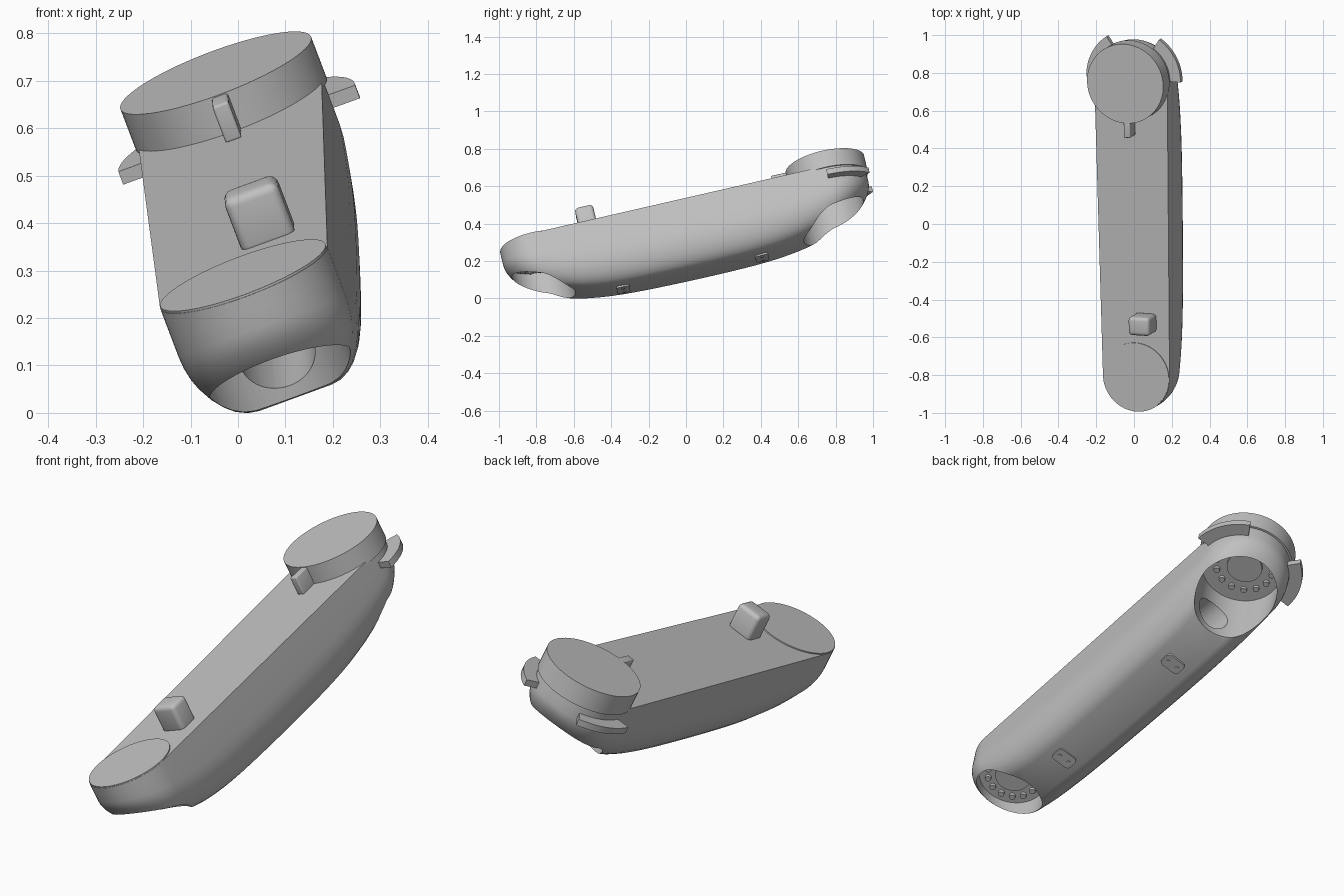
import bpy, bmesh
from math import sin, cos, pi, radians
from mathutils import Vector, Matrix

cube = bpy.data.objects.get("Cube")
if cube:
    bpy.data.objects.remove(cube)

# One plain grey
grey = bpy.data.materials.new("grey_metal")
grey.use_nodes = True
grey.diffuse_color = (0.53, 0.53, 0.53, 1)
grey.node_tree.nodes["Principled BSDF"].inputs["Base Color"].default_value = (0.53, 0.53, 0.53, 1)

# Link frame: Y runs along the arm, Z points out of its flat top
along = Vector((-0.0187, 1, 0.2248)).normalized()
up = Vector((-0.38, -0.232, 1)).normalized()
across = along.cross(up)
frame = Matrix((across, along, up)).transposed().to_4x4()
frame.translation = (0.012, -0.81, 0.28)

LENGTH, R_FRONT, R_REAR, DEPTH = 1.61, 0.188, 0.206, 0.362
parts = []


def add(name, bm, keep=True):
    bmesh.ops.recalc_face_normals(bm, faces=bm.faces[:])
    me = bpy.data.meshes.new(name)
    bm.to_mesh(me)
    bm.free()
    me.materials.append(grey)
    ob = bpy.data.objects.new(name, me)
    bpy.context.collection.objects.link(ob)
    if keep:
        parts.append(ob)
    return ob


def cylinder(name, r, y, z0, z1, x=0, seg=64, keep=True):
    bm = bmesh.new()
    bmesh.ops.create_cone(bm, cap_ends=True, segments=seg, radius1=r, radius2=r, depth=z1 - z0,
                          matrix=Matrix.Translation((x, y, (z0 + z1) / 2)))
    return add(name, bm, keep)


def block(name, centre, size, bevel, upright_only=False):
    bm = bmesh.new()
    bmesh.ops.create_cube(bm, size=1, matrix=Matrix.Translation(centre) @ Matrix.Diagonal((*size, 1)))
    edges = [e for e in bm.edges if not upright_only
             or abs(e.verts[0].co.z - e.verts[1].co.z) > 1e-4]
    bmesh.ops.bevel(bm, geom=edges, offset=bevel, segments=4, profile=0.5, affect='EDGES')
    return add(name, bm)


def outline(inset):
    """Right half of the plan outline, from front tip to rear tip."""
    pts = []
    steps = 16
    r1, r2 = R_FRONT - inset * 0.8, R_REAR - inset * 0.8
    for i in range(steps + 1):
        t = pi / 2 * i / steps
        pts.append((r1 * sin(t), -r1 * cos(t)))
    for i in range(1, 24):
        f = i / 24
        wide = R_FRONT + (R_REAR - R_FRONT) * f
        blend = min(1, 6 * f, 6 * (1 - f))
        pts.append((wide - inset * (0.8 + 0.2 * blend), LENGTH * f))
    for i in range(steps + 1):
        t = pi / 2 * i / steps
        pts.append((r2 * cos(t), LENGTH + r2 * sin(t)))
    pts[0], pts[-1] = (0, pts[0][1]), (0, pts[-1][1])
    return pts


def underside(y):
    """Height of the underside, blending softly into the slopes at both ends."""
    k = 6
    front = 0.16 + 0.54 * (y + R_FRONT)
    rear = 0.15 + 0.5 * (LENGTH + R_REAR - y)
    return -(DEPTH ** -k + front ** -k + rear ** -k) ** (-1 / k)


# Arm body: flat top, straight walls, rounded lower edge, sloped ends
bm = bmesh.new()
levels = [(0, 0), (0, 0.22), (0, 0.45)]
levels += [(0.115 * (1 - cos(t)), 0.45 + 0.55 * sin(t))
           for t in (pi / 2 * i / 8 for i in range(1, 9))]
rings = []
for inset, share in levels:
    half = outline(inset)
    loop = half + [(-x, y) for x, y in half[-2:0:-1]]
    rings.append([bm.verts.new((x, y, underside(y) * share)) for x, y in loop])
count, n = len(rings[0]), len(half)
for a, b in zip(rings, rings[1:]):
    for i in range(count):
        j = (i + 1) % count
        bm.faces.new((a[i], a[j], b[j], b[i]))
bm.faces.new(rings[0])
last = rings[-1]
for i in range(n - 1):
    quad = (last[i], last[i + 1], last[(count - i - 1) % count], last[(count - i) % count])
    bm.faces.new(list(dict.fromkeys(quad)))
body = add("arm_body", bm)

# Joint bores and the cable tunnel between them
cutters = [cylinder("front_bore", 0.156, 0, -0.6, -0.1, keep=False),
           cylinder("rear_bore", 0.18, LENGTH - 0.022, -0.6, -0.03, keep=False)]
bm = bmesh.new()
bmesh.ops.create_cone(bm, cap_ends=True, segments=48, radius1=0.082, radius2=0.082, depth=LENGTH,
                      matrix=Matrix.Translation((0, LENGTH / 2, -0.205)) @ Matrix.Rotation(pi / 2, 4, 'X'))
cutters.append(add("tunnel", bm, False))
bpy.context.view_layer.objects.active = body
for c in cutters:
    mod = body.modifiers.new(c.name, 'BOOLEAN')
    mod.operation, mod.solver, mod.object = 'DIFFERENCE', 'EXACT', c
    bpy.ops.object.modifier_apply(modifier=mod.name)
for c in cutters:
    bpy.data.objects.remove(c)

# End discs
cylinder("front_cap", 0.186, 0, -0.01, 0.005)
cylinder("rear_cap", 0.215, LENGTH, -0.01, 0.085)

# Hub and bolt circle inside each bore
for end, y, z, ring in (("front", 0, -0.1, 0.115), ("rear", LENGTH, -0.03, 0.128)):
    cylinder(end + "_hub", 0.08, y, z - 0.012, z + 0.01, seg=48)
    for i in range(14):
        t = 2 * pi * i / 14
        cylinder(end + "_bolt", 0.014, y + ring * sin(t), z - 0.015, z + 0.01, ring * cos(t), 16)

# Peg and locating rib on the top
block("top_peg", (0.06, 0.3, 0.05), (0.12, 0.1, 0.13), 0.02)
block("front_rib", (0.003, 1.37, 0.04), (0.036, 0.11, 0.085), 0.006)

# Curved side tabs beside the rear cap
for side, name in ((1, "left_tab"), (-1, "right_tab")):
    bm = bmesh.new()
    steps = 14
    sections = []
    for i in range(steps + 1):
        t = radians(57) * i / steps - radians(1)
        sections.append([bm.verts.new((side * r * cos(t), LENGTH + r * sin(t), z))
                         for r, z in ((0.19, -0.072), (0.266, -0.072), (0.266, -0.042), (0.19, -0.042))])
    for a, b in zip(sections, sections[1:]):
        for i in range(4):
            j = (i + 1) % 4
            bm.faces.new((a[i], a[j], b[j], b[i]))
    bm.faces.new(sections[0])
    bm.faces.new(sections[-1])
    add(name, bm)

# Screwed plates under the arm
for y in (0.41, 1.17):
    z = underside(y)
    block("under_plate", (0, y, z), (0.1, 0.07, 0.018), 0.018, True)
    for x in (-0.026, 0.026):
        cylinder("plate_screw", 0.009, y, z - 0.012, z, x, 16)

# Smooth shading, then place the link and rest it on the ground
bpy.ops.object.select_all(action='DESELECT')
for ob in parts:
    ob.select_set(True)
bpy.context.view_layer.objects.active = body
bpy.ops.object.shade_smooth_by_angle(angle=radians(32))
lowest = min((frame @ v.co).z for ob in parts for v in ob.data.vertices)
frame.translation.z -= lowest
for ob in parts:
    ob.matrix_world = frame
